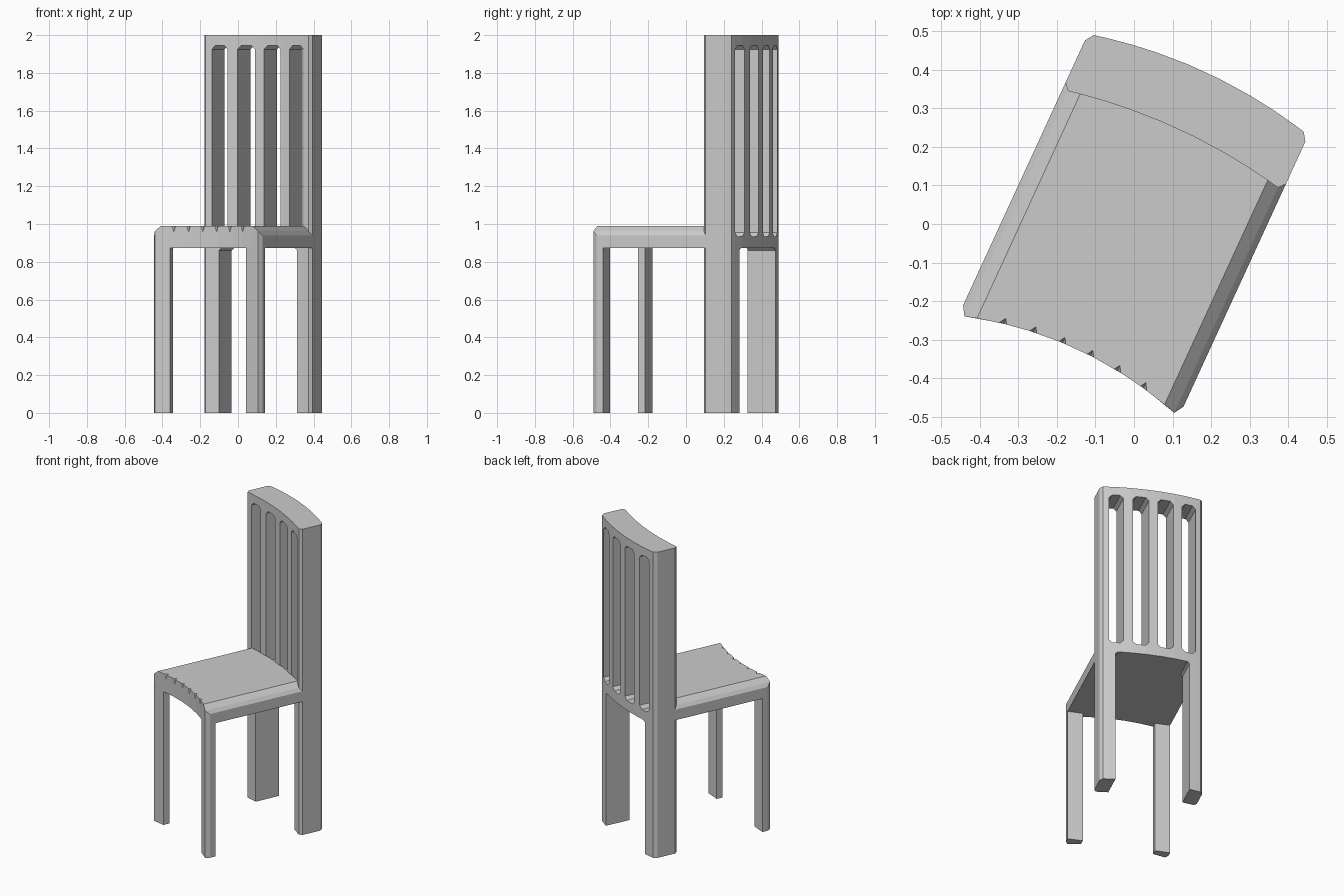
import bpy, bmesh, math
from mathutils import Matrix

if "Cube" in bpy.data.objects:
    bpy.data.objects.remove(bpy.data.objects["Cube"])

TURN = Matrix.Rotation(math.radians(-24.7), 4, 'Z')   # whole chair is turned on the floor
HALF = 0.315


def finish(name, bm):
    bmesh.ops.recalc_face_normals(bm, faces=bm.faces)
    bm.transform(TURN)
    me = bpy.data.meshes.new(name)
    bm.to_mesh(me)
    bm.free()
    ob = bpy.data.objects.new(name, me)
    bpy.context.collection.objects.link(ob)
    return ob


def bow(u, end, rise, corner):
    """Curved face line across the width, pulled in at the outer corner."""
    v = end + rise * max(0, 1 - (u / 0.3) ** 2)
    return v + (corner if abs(u) > 0.31 else 0)


def slab(name, us, front, back, low, top):
    """Solid lofted across the width from four-point sections."""
    bm = bmesh.new()
    rings = [[bm.verts.new(p) for p in ((u, front(u), low), (u, back(u), low),
                                        (u, back(u), top(u)), (u, front(u), top(u)))] for u in us]
    for a, b in zip(rings, rings[1:]):
        for i in range(4):
            j = (i + 1) % 4
            bm.faces.new((a[i], a[j], b[j], b[i]))
    bm.faces.new(rings[0])
    bm.faces.new(rings[-1])
    return finish(name, bm)


def prism(name, points, v0, v1):
    """Width/height outline pushed through the depth."""
    bm = bmesh.new()
    a = [bm.verts.new((u, v0, z)) for u, z in points]
    b = [bm.verts.new((u, v1, z)) for u, z in points]
    bm.faces.new(a)
    bm.faces.new(b)
    for i in range(len(a)):
        j = (i + 1) % len(a)
        bm.faces.new((a[i], a[j], b[j], b[i]))
    return finish(name, bm)


def cut(target, cutter):
    mod = target.modifiers.new("cut", 'BOOLEAN')
    mod.operation = 'DIFFERENCE'
    mod.solver = 'EXACT'
    mod.object = cutter
    cutter.hide_render = True
    bpy.context.view_layer.objects.active = target
    bpy.ops.object.modifier_apply(modifier=mod.name)
    bpy.data.objects.remove(cutter)


def opening(u0, u1, z0, z1, c):
    return [(u0 + c, z0), (u1 - c, z0), (u1, z0 + c), (u1, z1 - c),
            (u1 - c, z1), (u0 + c, z1), (u0, z1 - c), (u0, z0 + c)]


def seat_front(u):
    return bow(u, -0.402, 0.045, 0.025)


def back_front(u):
    return bow(u, 0.242, 0.03, 0.017)


def back_rear(u):
    return bow(u, 0.402, 0.034, -0.022)


def seat_top(u):
    a = abs(u)
    return 0.94 if a > 0.31 else 0.962 if a > 0.29 else 0.99


half = [0.045, 0.135, 0.20, 0.268, 0.3, HALF]
US = [-u for u in reversed(half)] + half

# Tall curved back, with a gap between its legs and four slots between slats
back = slab("back_frame", US, back_front, back_rear, 0, lambda u: 2.0)
cut(back, prism("leg_gap", [(-0.228, -0.1), (0.228, -0.1), (0.228, 0.86), (0.215, 0.872),
                            (-0.215, 0.872), (-0.228, 0.86)], 0.1, 0.6))
for u0, u1 in ((0.027, 0.125), (0.18, 0.267)):
    for s in (-1, 1):
        a, b = sorted((s * u0, s * u1))
        cut(back, prism("slot", opening(a, b, 0.935, 1.945, 0.02), 0.1, 0.6))

# Seat slab with sloped side edges, bowed front and small nicks on the front rim
seat = slab("seat", US, seat_front, lambda u: back_front(u) + 0.004, 0.872, seat_top)
for i in range(6):
    u = -0.2 + i * 0.08
    v = seat_front(u)
    bm = bmesh.new()
    pts = [(u - 0.025, v - 0.02, 1.0), (u + 0.025, v - 0.02, 1.0),
           (u, v + 0.02, 1.0), (u, v - 0.02, 0.915)]
    vs = [bm.verts.new(p) for p in pts]
    for f in ((0, 1, 2), (0, 1, 3), (1, 2, 3), (2, 0, 3)):
        bm.faces.new([vs[k] for k in f])
    cut(seat, finish("nick", bm))

# Front legs continuing the front corners of the seat
for side, s in (("left", -1), ("right", 1)):
    us = sorted(s * u for u in (0.222, 0.3, HALF))
    slab("front_leg_" + side, us, seat_front, lambda u: -0.34, 0, lambda u: 0.873)
